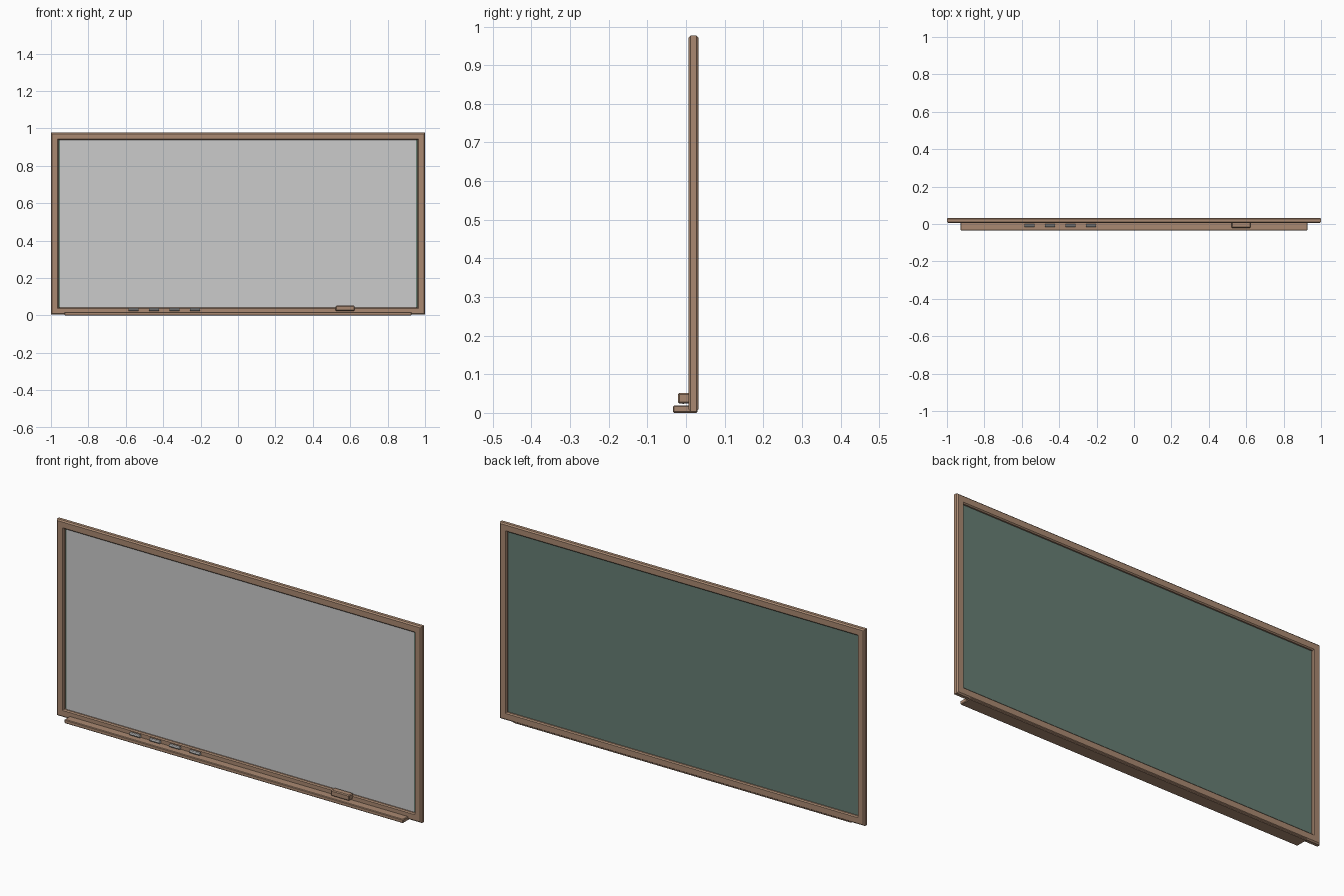
import bpy, bmesh, math
from mathutils import Matrix

if "Cube" in bpy.data.objects:
    bpy.data.objects.remove(bpy.data.objects["Cube"])


def material(name, color):
    m = bpy.data.materials.new(name)
    m.diffuse_color = (*color, 1)
    m.use_nodes = True
    m.node_tree.nodes["Principled BSDF"].inputs["Base Color"].default_value = m.diffuse_color
    return m


wood = material("wood", (0.40, 0.25, 0.165))
green = material("board_green", (0.135, 0.21, 0.175))


def finish(name, bm, mat=None, recalc=True):
    if recalc:
        bmesh.ops.recalc_face_normals(bm, faces=bm.faces)
    me = bpy.data.meshes.new(name)
    bm.to_mesh(me)
    bm.free()
    ob = bpy.data.objects.new(name, me)
    bpy.context.collection.objects.link(ob)
    if mat:
        me.materials.append(mat)
    return ob


def box(name, lo, hi, mat, bevel):
    bm = bmesh.new()
    size = [b - a for a, b in zip(lo, hi)]
    mid = [(a + b) / 2 for a, b in zip(lo, hi)]
    bmesh.ops.create_cube(bm, size=1, matrix=Matrix.Translation(mid) @ Matrix.Diagonal((*size, 1)))
    bmesh.ops.bevel(bm, geom=bm.edges[:], offset=bevel, segments=1, affect='EDGES')
    return finish(name, bm, mat)


def panel(name, w, z0, z1, y, facing, mat=None):
    bm = bmesh.new()
    vs = [bm.verts.new(p) for p in ((-w, y, z0), (w, y, z0), (w, y, z1), (-w, y, z1))]
    bm.faces.new(vs if facing < 0 else vs[::-1])
    return finish(name, bm, mat, recalc=False)


# Mitred frame: chamfered profile (inward offset, y) swept round the rectangle
X, Z0, Z1 = 1.0, 0.004, 0.977
profile = [(0.006, 0.006), (0.034, 0.006), (0.039, 0.011), (0.039, 0.028),
           (0.034, 0.033), (0.006, 0.033), (0.0, 0.027), (0.0, 0.012)]
bm = bmesh.new()
rings = []
for sx, top in ((-1, 0), (1, 0), (1, 1), (-1, 1)):
    rings.append([bm.verts.new((sx * (X - d), y, Z1 - d if top else Z0 + d)) for d, y in profile])
n = len(profile)
for i in range(4):
    a, b = rings[i], rings[(i + 1) % 4]
    for j in range(n):
        k = (j + 1) % n
        bm.faces.new((a[j], b[j], b[k], a[k]))
finish("frame", bm, wood)

# Writing surface at the front and green backing behind it
panel("writing_surface", 0.952, 0.04, 0.94, 0.018, -1)
panel("backing_board", 0.963, 0.04, 0.94, 0.021, 1, green)

# Chalk tray and eraser
box("chalk_tray", (-0.928, -0.034, 0.0), (0.928, 0.03, 0.019), wood, 0.003)
box("eraser", (0.522, -0.021, 0.024), (0.624, 0.012, 0.052), wood, 0.004)

# Chalk sticks
for i, x in enumerate((-0.558, -0.449, -0.340, -0.229)):
    bm = bmesh.new()
    bmesh.ops.create_cone(bm, cap_ends=True, segments=8, radius1=0.008, radius2=0.008, depth=0.054,
                          matrix=Matrix.Translation((x, -0.007, 0.031)) @ Matrix.Rotation(math.pi / 2, 4, 'Y'))
    finish(f"chalk_{i + 1}", bm)
